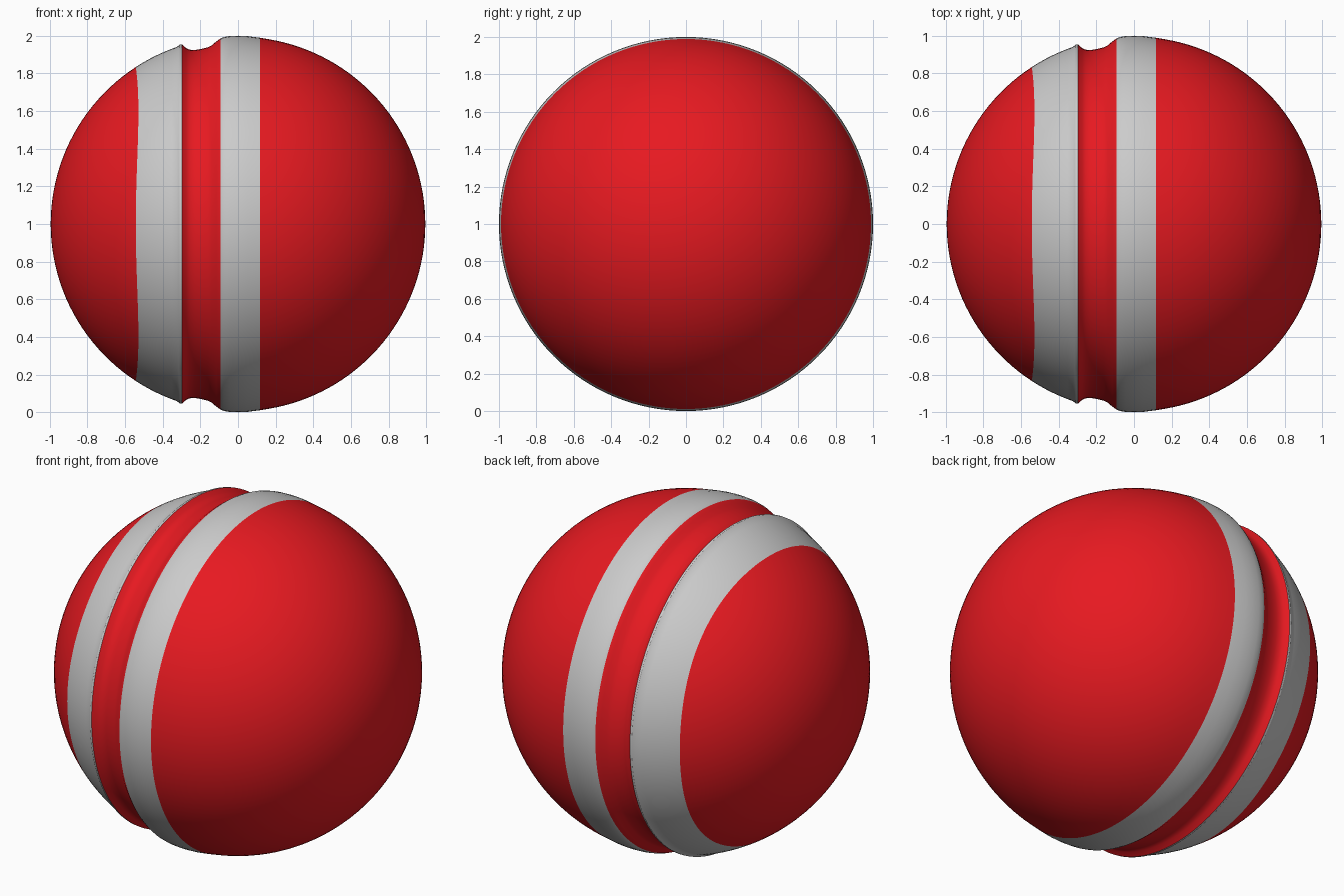
import bpy, bmesh
from math import sin, cos, pi, sqrt, acos, radians

if "Cube" in bpy.data.objects:
    bpy.data.objects.remove(bpy.data.objects["Cube"])

SEG = 128
R = 0.995


def material(name, rgb):
    m = bpy.data.materials.new(name)
    m.diffuse_color = (*rgb, 1)
    m.use_nodes = True
    m.node_tree.nodes["Principled BSDF"].inputs["Base Color"].default_value = m.diffuse_color
    return m


def arc(x0, x1, n):
    """Points (x, radius) along the sphere, evenly spaced by angle."""
    a0, a1 = acos(x0 / R), acos(x1 / R)
    angles = [a0 + (a1 - a0) * i / n for i in range(n + 1)]
    return [(R * cos(a), R * sin(a)) for a in angles]


# Profile sections along the x axis: (points, material index)
EDGE = -0.536
sections = [
    (arc(-R, EDGE, 22)[1:], 0),                                 # left cap
    (arc(EDGE, -0.325, 8) + [(-0.31, 0.953), (-0.298, 0.954)], 1),  # left stripe
    ([(-0.298, 0.954), (-0.275, 0.934), (-0.257, 0.926), (-0.23, 0.924),
      (-0.20, 0.929), (-0.16, 0.939), (-0.14, 0.949), (-0.115, 0.970),
      (-0.092, 0.986)], 0),                                     # groove
    ([(-0.092, 0.986), (-0.075, 0.993), (-0.045, 0.998), (0.0, 1.0),
      (0.05, 0.998), (0.118, 0.989)], 1),                       # middle stripe
    (arc(0.118, R, 34)[:-1], 0),                                # right cap
]

# Join the sections into one profile
profile, mats = [], []
for pts, mi in sections:
    start = pts if not profile else pts[1:]
    mats += [mi] * (len(pts) - 1)
    profile += start

# Lathe about x; the outer edge of the left stripe waves slightly
bm = bmesh.new()
rings = []
for x, r in profile:
    ring = []
    weight = max(0.0, 1 - abs(x - EDGE) / 0.2) if x < -0.34 else 0.0
    for k in range(SEG):
        a = 2 * pi * k / SEG
        px, pr = x, r
        if weight:
            px = x - 0.007 * weight * cos(4 * a)
            pr = sqrt(R * R - px * px)
        ring.append(bm.verts.new((px, pr * cos(a), 1 + pr * sin(a))))
    rings.append(ring)
for i, mi in enumerate(mats):
    for k in range(SEG):
        n = (k + 1) % SEG
        f = bm.faces.new((rings[i][k], rings[i][n], rings[i + 1][n], rings[i + 1][k]))
        f.material_index = mi

# Close both poles
for ring, px in ((rings[0], -R), (rings[-1], R)):
    pole = bm.verts.new((px, 0, 1))
    for k in range(SEG):
        bm.faces.new((ring[k], ring[(k + 1) % SEG], pole))
bmesh.ops.recalc_face_normals(bm, faces=bm.faces)

mesh = bpy.data.meshes.new("striped_ball")
bm.to_mesh(mesh)
bm.free()
mesh.materials.append(material("red", (0.8, 0.01, 0.015)))
mesh.materials.append(material("grey", (0.55, 0.55, 0.55)))
ball = bpy.data.objects.new("striped_ball", mesh)
bpy.context.collection.objects.link(ball)
bpy.context.view_layer.objects.active = ball
ball.select_set(True)
bpy.ops.object.shade_smooth_by_angle(angle=radians(35))
